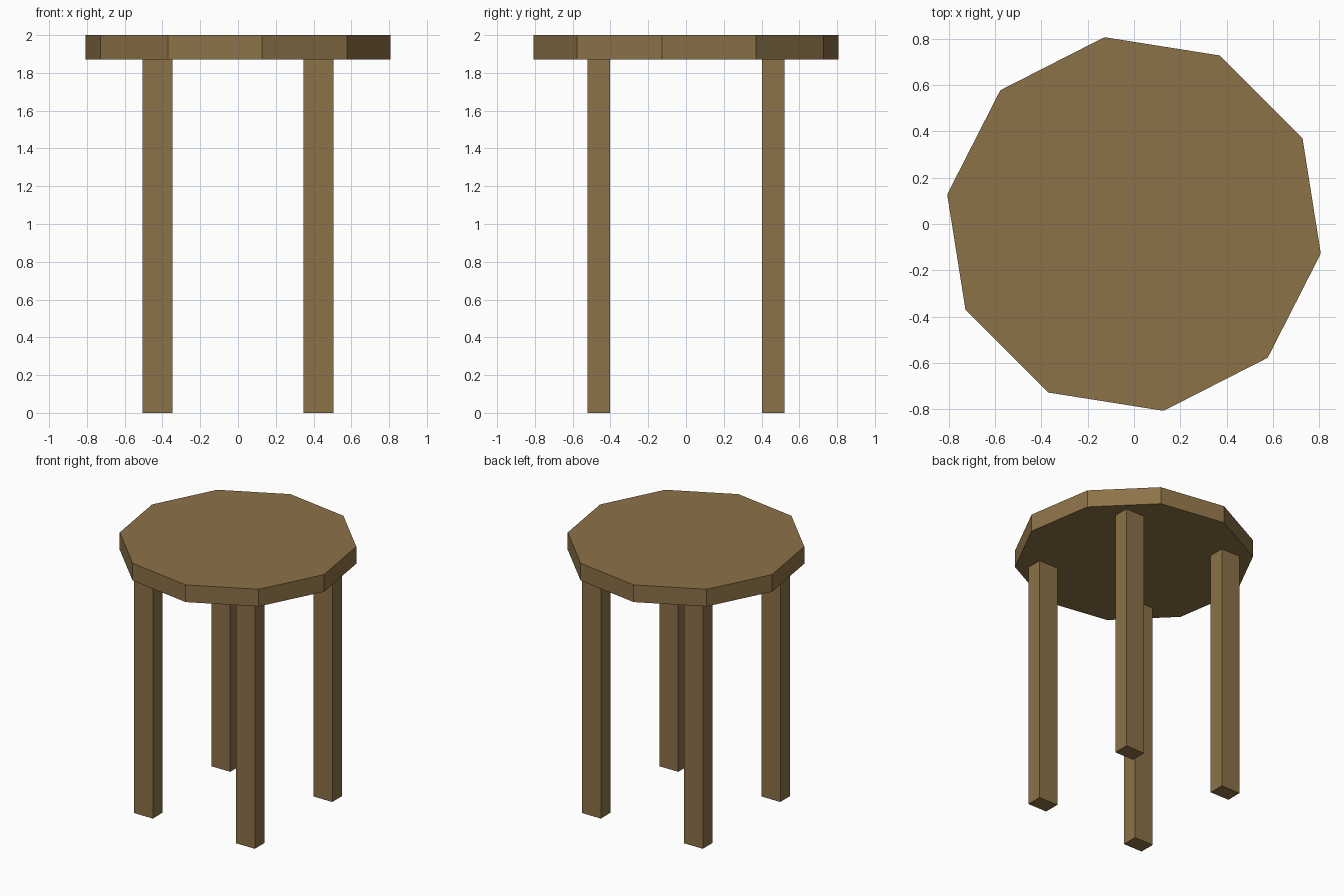
import bpy, math

if "Cube" in bpy.data.objects:
    bpy.data.objects.remove(bpy.data.objects["Cube"])

wood = bpy.data.materials.new("brown wood")
wood.diffuse_color = (0.262, 0.168, 0.065, 1)
wood.use_nodes = True
wood.node_tree.nodes["Principled BSDF"].inputs["Base Color"].default_value = wood.diffuse_color

SEAT_BOTTOM, SEAT_TOP = 1.87, 2.0

# Ten-sided seat slab
bpy.ops.mesh.primitive_cylinder_add(
    vertices=10, radius=0.817, depth=SEAT_TOP - SEAT_BOTTOM,
    location=(0, 0, (SEAT_TOP + SEAT_BOTTOM) / 2),
    rotation=(0, 0, math.radians(-9 - 90)))
seat = bpy.context.object
seat.name = "seat"
seat.data.materials.append(wood)


# Four straight rectangular legs
def add_leg(name, x, y):
    bpy.ops.mesh.primitive_cube_add(size=1, location=(x, y, SEAT_BOTTOM / 2))
    leg = bpy.context.object
    leg.name = name
    leg.scale = (0.158, 0.118, SEAT_BOTTOM)
    leg.data.materials.append(wood)


for depth, y in (("front", -0.462), ("back", 0.462)):
    for side, x in (("left", -0.426), ("right", 0.426)):
        add_leg(f"{depth}_{side}_leg", x, y)
